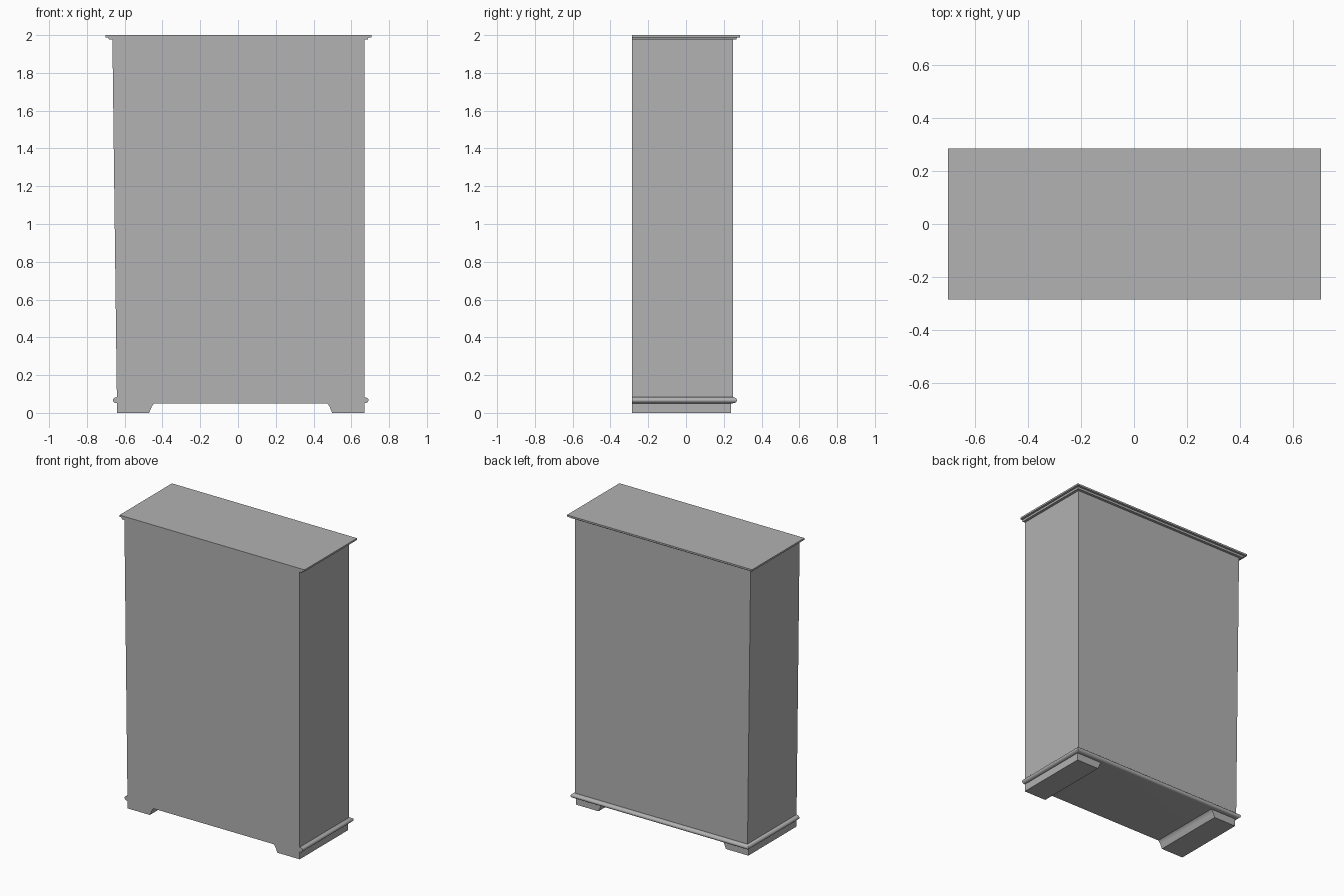
import bpy, bmesh, math

cube = bpy.data.objects.get("Cube")
if cube:
    bpy.data.objects.remove(cube)

GREY = (0.445, 0.445, 0.445, 1)
mat = bpy.data.materials.new("plain grey")
mat.use_nodes = True
mat.diffuse_color = GREY
mat.node_tree.nodes["Principled BSDF"].inputs["Base Color"].default_value = GREY

FRONT, BACK, RIGHT = -0.285, 0.248, 0.669
LEFT_TOP, LEFT_BASE = -0.665, -0.641
CASE_BASE, CASE_TOP = 0.052, 1.976


def finish(name, bm):
    bmesh.ops.recalc_face_normals(bm, faces=bm.faces)
    mesh = bpy.data.meshes.new(name)
    bm.to_mesh(mesh)
    bm.free()
    mesh.materials.append(mat)
    obj = bpy.data.objects.new(name, mesh)
    bpy.context.collection.objects.link(obj)
    return obj


def extrude_profile(name, points, y0, y1):
    """Extrude an x-z outline from y0 to y1."""
    bm = bmesh.new()
    face = bm.faces.new([bm.verts.new((x, y0, z)) for x, z in points])
    ext = bmesh.ops.extrude_face_region(bm, geom=[face])
    moved = [v for v in ext["geom"] if isinstance(v, bmesh.types.BMVert)]
    bmesh.ops.translate(bm, verts=moved, vec=(0, y1 - y0, 0))
    return finish(name, bm)


def stacked_moulding(name, left, profile):
    """Stack rectangles that project on the sides and back, flush in front."""
    bm = bmesh.new()
    rings = []
    for out, z in profile:
        x0, x1, y1 = left - out, RIGHT + out, BACK + out
        rings.append([bm.verts.new((x, y, z)) for x, y in
                      ((x0, FRONT), (x1, FRONT), (x1, y1), (x0, y1))])
    for a, b in zip(rings, rings[1:]):
        for i in range(4):
            j = (i + 1) % 4
            bm.faces.new((a[i], a[j], b[j], b[i]))
    bm.faces.new(rings[0])
    bm.faces.new(rings[-1])
    return finish(name, bm)


# Case with one slightly leaning side
extrude_profile("case", [(LEFT_BASE, CASE_BASE), (RIGHT, CASE_BASE),
                         (RIGHT, CASE_TOP), (LEFT_TOP, CASE_TOP)], FRONT, BACK)

# Stepped cornice
stacked_moulding("cornice", LEFT_TOP, [(0.018, CASE_TOP), (0.022, 1.988),
                                       (0.037, 1.988), (0.037, 2.0)])

# Rounded base bead
bead = []
for i in range(13):
    a = math.pi * (i / 12 - 0.5)
    bead.append((0.022 * math.cos(a), 0.067 + 0.016 * math.sin(a)))
bead_obj = stacked_moulding("base_bead", LEFT_BASE, bead)
bpy.context.view_layer.objects.active = bead_obj
bead_obj.select_set(True)
bpy.ops.object.shade_smooth_by_angle(angle=math.radians(35))

# Bracket feet running the full depth, with a curved inner edge
for name, outer, side in (("right_foot", LEFT_BASE, 1), ("left_foot", RIGHT, -1)):
    outline = [(0, 0), (0.17, 0), (0.178, 0.018), (0.184, 0.032),
               (0.19, 0.042), (0.2, CASE_BASE), (0, CASE_BASE)]
    extrude_profile(name, [(outer + side * x, z) for x, z in outline], FRONT, 0.238)
